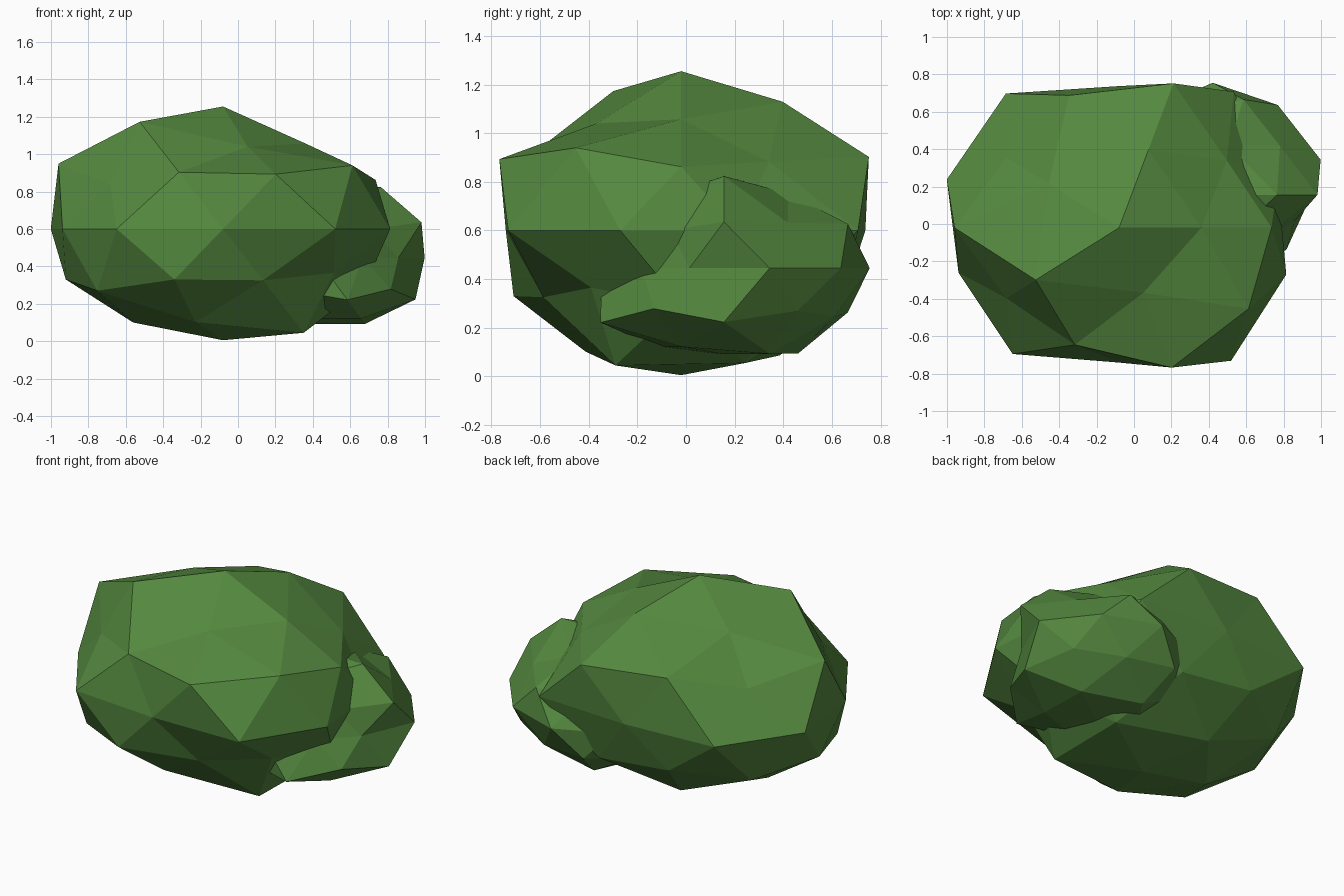
import bpy, bmesh, math

green = bpy.data.materials.new("leaf_green")
green.diffuse_color = (0.09, 0.25, 0.05, 1)


def clump(name, centre, size, bands):
    """Faceted leaf clump: an 80-face icosphere squashed to size, each vertex
    pushed in or out; bands run bottom to top, each listed by rising angle."""
    bm = bmesh.new()
    bmesh.ops.create_icosphere(bm, subdivisions=2, radius=1)

    def order(v):
        x, y, z = v.co
        angle = round(math.degrees(math.atan2(y, x))) % 360
        return (round(z, 2), angle if abs(z) < 0.99 else 0)

    push = [f for band in bands for f in band]
    for v, f in zip(sorted(bm.verts, key=order), push):
        v.co = [c + s * f * p for c, s, p in zip(centre, size, v.co)]
    bmesh.ops.recalc_face_normals(bm, faces=bm.faces)
    mesh = bpy.data.meshes.new(name)
    bm.to_mesh(mesh)
    bm.free()
    mesh.materials.append(green)
    obj = bpy.data.objects.new(name, mesh)
    bpy.context.collection.objects.link(obj)
    return obj


# Main body of the bush
clump("bush_main", (-0.08, -0.02, 0.6), (0.94, 0.81, 0.604), [
    [0.985],
    [1.06, 1.0, 0.973, 0.97, 1.08],
    [0.95, 1.0, 1.0, 1.04, 0.865],
    [1.0, 0.97, 1.0, 1.0, 0.87],
    [0.95, 1.11, 0.935, 1.095, 1.03, 0.96, 1.03, 0.89, 1.085, 1.0],
    [0.97, 1.12, 0.885, 0.885, 1.085],
    [0.89, 1.08, 1.1, 0.955, 1.07],
    [0.89, 1.03, 0.942, 1.115, 0.857],
    [1.084],
])

# Smaller clump on the right
clump("bush_side", (0.42, 0.156, 0.445), (0.56, 0.56, 0.38), [
    [0.93],
    [1.09, 1.087, 1.0, 1.0, 1.0],
    [1.11, 1.0, 1.0, 1.0, 1.12],
    [1.03, 1.07, 1.0, 1.0, 0.98],
    [1.085, 1.06, 1.07, 1.0, 1.0, 1.0, 1.0, 0.9, 0.75, 0.82],
    [1.12, 1.07, 0.9, 0.9, 0.8],
    [0.935, 0.95, 0.9, 0.8, 0.78],
    [1.17, 0.95, 0.9, 0.9, 0.9],
    [1.0],
])
